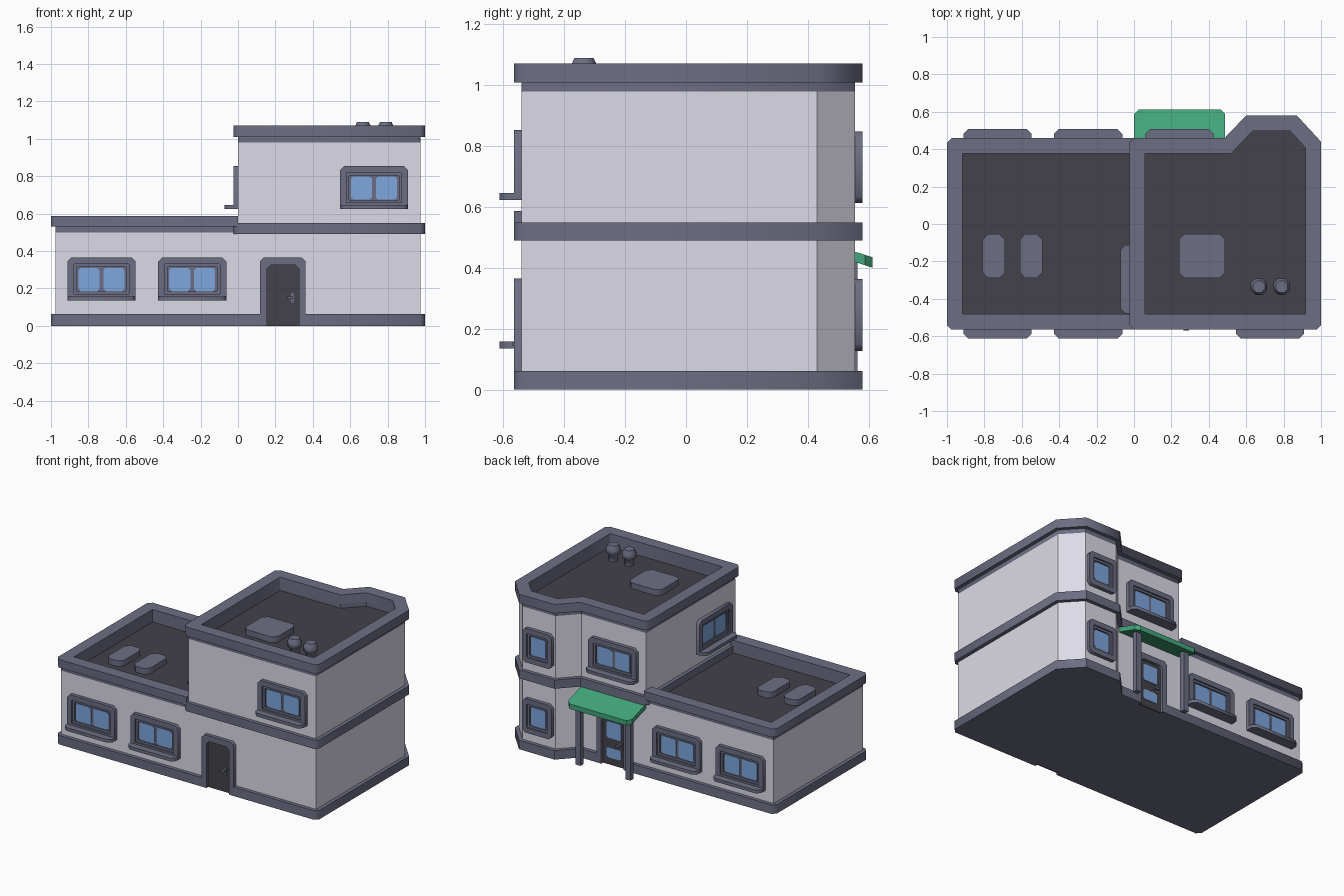
import bpy, bmesh, math
from mathutils import Matrix, Vector

if "Cube" in bpy.data.objects:
    bpy.data.objects.remove(bpy.data.objects["Cube"])


def material(name, col):
    m = bpy.data.materials.new(name)
    m.diffuse_color = (*col, 1)
    m.use_nodes = True
    m.node_tree.nodes["Principled BSDF"].inputs["Base Color"].default_value = m.diffuse_color
    return m


WALL = material("wall_grey", (0.72, 0.71, 0.80))
TRIM = material("trim_slate", (0.152, 0.157, 0.228))
DARK = material("dark_roof", (0.055, 0.054, 0.067))
GREEN = material("awning_green", (0.055, 0.38, 0.2))
GLASS = material("glass_blue", (0.21, 0.385, 0.74))
I = Matrix.Identity(4)
UP = Matrix.Rotation(math.pi / 2, 4, 'X')     # outline in x,z, extruded towards -y


def finish(name, bm, mats, M=I, smooth=46):
    bm.transform(M)
    bmesh.ops.recalc_face_normals(bm, faces=bm.faces)
    me = bpy.data.meshes.new(name)
    bm.to_mesh(me)
    bm.free()
    for m in mats:
        me.materials.append(m)
    if len(mats) == 2:                        # second colour on level faces
        for p in me.polygons:
            p.material_index = int(abs(p.normal.z) > 0.9)
    if mats[0] == TRIM:                       # trim has softened chamfers
        me.shade_smooth()
        me.set_sharp_from_angle(angle=math.radians(smooth))
    ob = bpy.data.objects.new(name, me)
    bpy.context.collection.objects.link(ob)
    return ob


def solid(name, outer, a, b, mat, M=I, inner=None, caps=None, smooth=46):
    """Prism of an outline between heights a and b, optionally hollow."""
    bm = bmesh.new()
    n = len(outer)

    def loop(pts, z):
        return [bm.verts.new((x, y, z)) for x, y in pts]
    o0, o1 = loop(outer, a), loop(outer, b)
    pairs = [(o0, o1)]
    if inner:
        i0, i1 = loop(inner, a), loop(inner, b)
        pairs += [(i0, i1), (o0, i0), (o1, i1)]
    else:
        bm.faces.new(o0)
        bm.faces.new(o1)
    for p, q in pairs:
        for i in range(n):
            j = (i + 1) % n
            bm.faces.new((p[i], p[j], q[j], q[i]))
    return finish(name, bm, [mat, caps] if caps else [mat], M, smooth)


def offset(pts, d):
    out = []
    for i, p in enumerate(pts):
        p, a, b = Vector(p), Vector(pts[i - 1]), Vector(pts[(i + 1) % len(pts)])
        e, f = (p - a).normalized(), (b - p).normalized()
        n, m = Vector((e.y, -e.x)), Vector((f.y, -f.x))
        out.append(tuple(p + (n + m) * d / (1 + n.dot(m))))
    return out


def chamfer(pts, c, idx=None):
    out = []
    for i, p in enumerate(pts):
        if idx is not None and i not in idx:
            out.append(p)
            continue
        v = Vector(p)
        for q in (pts[i - 1], pts[(i + 1) % len(pts)]):
            out.append(tuple(v + (Vector(q) - v).normalized() * c))
    return out


def rect(x0, x1, y0, y1):
    return [(x0, y0), (x1, y0), (x1, y1), (x0, y1)]


def place(x, y, z, ang):
    return Matrix.Translation((x, y, z)) @ Matrix.Rotation(ang, 4, 'Z')


# ---- tower: walls, storey band, parapet
BAY = [(0.975, -0.54), (0.975, 0.43), (0.86, 0.555), (0.61, 0.555), (0.495, 0.435)]
tower = [(0, -0.54)] + BAY + [(0, 0.435)]
SQ = (0, 1, 6)
t_out = chamfer(offset(tower, 0.025), 0.025, SQ)
t_in = chamfer(offset(tower, -0.058), 0.003, SQ)
t_wall = chamfer(tower, 0.003, SQ)
solid("tower_walls", tower, 0.03, 0.98, WALL, caps=DARK)
solid("storey_band", t_out, 0.49, 0.55, TRIM)
solid("tower_roof_band", t_wall, 0.98, 1.01, TRIM, inner=t_in)
solid("tower_parapet", t_out, 1.01, 1.072, TRIM, inner=t_in, smooth=50)

# ---- low wing: walls and three-sided parapet
solid("wing_walls", rect(-0.975, 0.01, -0.54, 0.435), 0.03, 0.5, WALL, caps=DARK)


def u_shape(x, y0, y1):
    return [(x, y0), (0, y0), (0, -0.48), (-0.918, -0.48),
            (-0.918, 0.378), (0, 0.378), (0, y1), (x, y1)]


solid("wing_roof_band", u_shape(-0.975, -0.54, 0.435), 0.5, 0.53, TRIM)
solid("wing_parapet", chamfer(u_shape(-1, -0.565, 0.46), 0.025, (0, 7)), 0.53, 0.587, TRIM)

# ---- base course with door notches
DX = 0.24
o = offset([(-0.975, -0.54)] + BAY + [(-0.975, 0.435)], 0.025)
l, r = DX - 0.086, DX + 0.086
base = ([o[0], (l, -0.565), (l, -0.535), (r, -0.535), (r, -0.565)] + o[1:6]
        + [(r, 0.46), (r, 0.43), (l, 0.43), (l, 0.46), o[6]])
base = chamfer(base, 0.025, (0, 5, 14))
solid("base_course", base, 0, 0.062, TRIM)


# ---- windows
def window(name, x, y, z, ang, w=0.365, panes=2, sill=True):
    M = place(x, y, z, ang)
    V, h, k = M @ UP, 0.23 if sill else 0.235, w / 2
    corners = (2, 3) if sill else None

    def fr(d, c):
        return chamfer(rect(-k + d, k - d, d, h - d), c, corners)
    solid(name + "_frame", fr(0, 0.022), -0.005, 0.025, TRIM, V, fr(0.035, 0.004))
    solid(name + "_sash", fr(0.033, 0.004), -0.005, 0.015, TRIM, V, fr(0.05, 0.003))
    solid(name + "_backing", rect(-k + .04, k - .04, .04, h - .04), -0.005, 0.005, TRIM, V)
    if panes == 2:
        spans = [(-0.123, -0.01), (0.01, 0.123)]
    else:
        spans = [(-k + 0.056, k - 0.056)]
    for i, (a, b) in enumerate(spans):
        solid(f"{name}_pane_{i}", chamfer(rect(a, b, 0.051, h - 0.056), 0.012),
              0.0, 0.009, GLASS, V)
    if sill:
        solid(name + "_sill", chamfer(rect(-k, k, -0.072, 0), 0.025, (0, 1)), 0, 0.022, TRIM, M)


F, B, L = 0, math.pi, -math.pi / 2
for i, x in enumerate((-0.73, -0.245)):
    window(f"wing_front_window_{i}", x, -0.54, 0.136, F)
    window(f"wing_back_window_{i}", x, 0.435, 0.136, B)
window("tower_front_window", 0.727, -0.54, 0.624, F)
window("tower_back_window", 0.243, 0.435, 0.624, B)
window("tower_side_window", 0, -0.295, 0.624, L)
for i, z in enumerate((0.128, 0.614)):
    window(f"bay_window_{i}", 0.735, 0.555, z, B, 0.225, 1, False)


# ---- doors
def door(name, y, ang, glazed):
    M = place(DX, y, 0, ang)
    V = M @ UP
    arch = chamfer([(-.122, 0), (-.086, 0), (-.086, .325), (.086, .325), (.086, 0),
                    (.122, 0), (.122, .365), (-.122, .365)], 0.02, (2, 3, 6, 7))
    solid(name + "_frame", arch, -0.005, 0.025, TRIM, V)
    solid(name + "_leaf", rect(-0.1, 0.1, 0, 0.34), -0.005, 0.006, DARK, V)
    solid(name + "_handle_plate", rect(0.043, 0.06, 0.125, 0.175), 0.005, 0.012, TRIM, V)
    solid(name + "_handle", rect(0.025, 0.055, 0.143, 0.156), 0.012, 0.03, TRIM, V)
    if glazed:
        for j, (a, b) in enumerate(((0.05, 0.12), (0.185, 0.3))):
            solid(f"{name}_glass_{j}", chamfer(rect(-0.055, 0.055, a, b), 0.01),
                  0.003, 0.01, GLASS, V)


door("front_door", -0.54, F, False)
door("back_door", 0.435, B, True)

# ---- porch: sloping awning and posts
shear = Matrix.Translation((0, 0.435, 0.458)) @ Matrix(
    ((1, 0, 0, 0), (0, 1, 0, 0), (0, -0.32, 1, 0), (0, 0, 0, 1)))
solid("awning", chamfer(rect(0, 0.487, 0, 0.178), 0.025, (2, 3)), 0, 0.034, GREEN, shear)
for i, x in enumerate((0.05, 0.432)):
    solid(f"porch_post_{i}", rect(x - 0.019, x + 0.019, 0.527, 0.563), 0, 0.435, TRIM)

# ---- roof hatches and vents
for i, (a, b, z) in enumerate(((-0.81, -0.69, 0.5), (-0.61, -0.49, 0.5), (0.24, 0.487, 0.98))):
    solid(f"roof_hatch_{i}", chamfer(rect(a, b, -0.29, -0.053), 0.03), z, z + 0.04, TRIM)
PROFILE = [(0.03, 0.98), (0.03, 1.02), (0.048, 1.035), (0.048, 1.062), (0.034, 1.09)]
for i, x in enumerate((0.668, 0.79)):
    bm = bmesh.new()
    rings = [[bm.verts.new((rr * math.cos((k + .5) * math.pi / 4),
                            rr * math.sin((k + .5) * math.pi / 4), z)) for k in range(8)]
             for rr, z in PROFILE]
    for p, q in zip(rings, rings[1:]):
        for k in range(8):
            bm.faces.new((p[k], p[(k + 1) % 8], q[(k + 1) % 8], q[k]))
    bm.faces.new(rings[0])
    bm.faces.new(rings[-1])
    finish(f"roof_vent_{i}", bm, [TRIM], Matrix.Translation((x, -0.335, 0)), 48)
